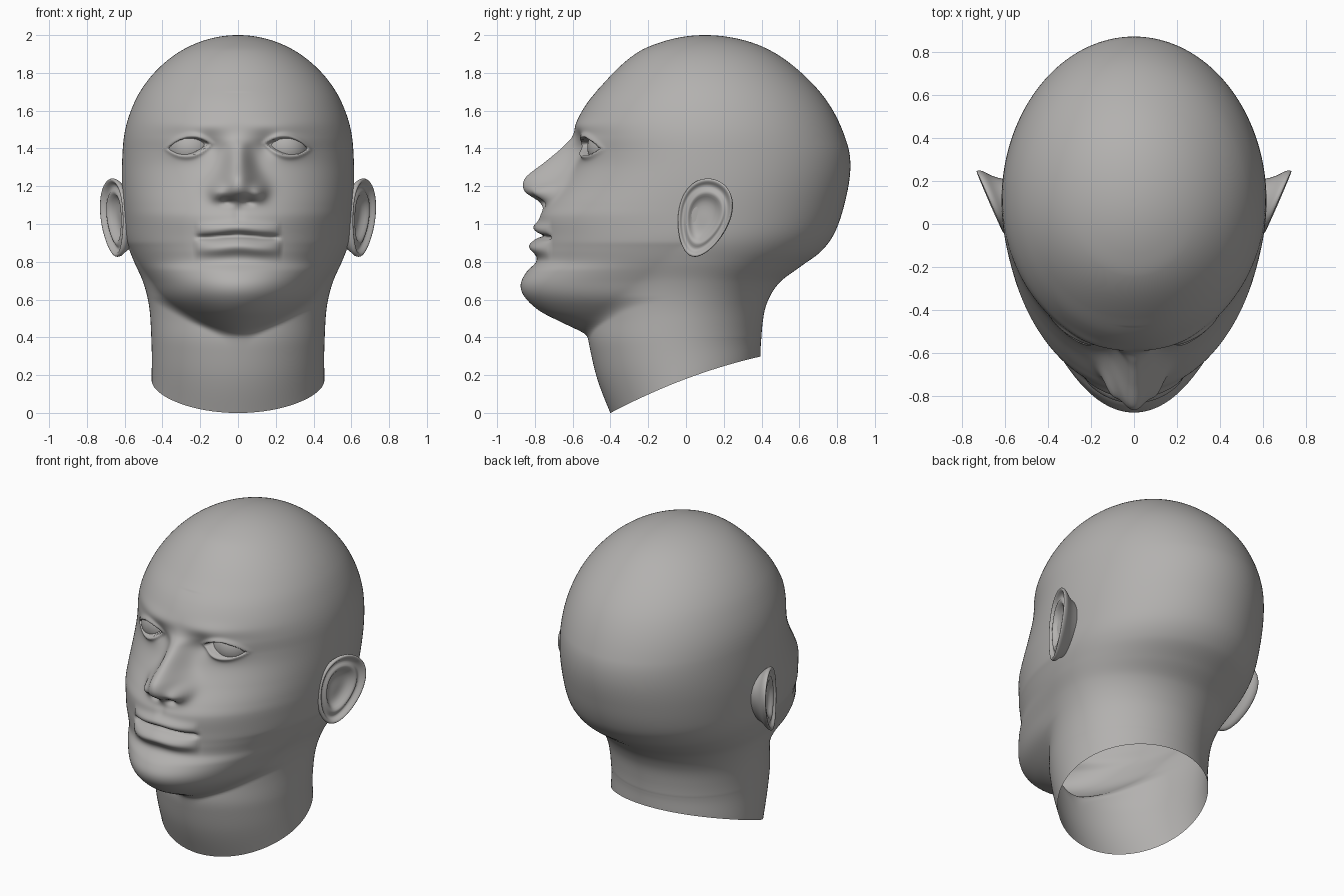
import bpy, bmesh
from math import sin, cos, pi, sqrt, exp, radians

if "Cube" in bpy.data.objects:
    bpy.data.objects.remove(bpy.data.objects["Cube"])

skin = bpy.data.materials.new("warm grey")
skin.diffuse_color = (0.45, 0.44, 0.43, 1)
skin.use_nodes = True
skin.node_tree.nodes["Principled BSDF"].inputs["Base Color"].default_value = skin.diffuse_color


def curve(*pts):
    """Smooth curve through (z, value) points, keyed by sqrt(2 - z) so the crown rounds off."""
    p = sorted((sqrt(2 - z), v) for z, v in pts)
    n = len(p)
    slope = []
    for i in range(n):
        a, b = p[max(i - 1, 0)], p[min(i + 1, n - 1)]
        slope.append((b[1] - a[1]) / (b[0] - a[0]))

    def f(z):
        q = min(max(sqrt(max(2 - z, 0)), p[0][0]), p[-1][0])
        i = 0
        while i < n - 2 and q > p[i + 1][0]:
            i += 1
        h = p[i + 1][0] - p[i][0]
        t = (q - p[i][0]) / h
        return ((1 + 2 * t) * (1 - t) ** 2 * p[i][1] + t * (1 - t) ** 2 * h * slope[i]
                + t * t * (3 - 2 * t) * p[i + 1][1] + t * t * (t - 1) * h * slope[i + 1])
    return f


def gauss(d, s):
    return exp(-(d / s) ** 2)


def ramp(t):
    t = min(max(t, 0), 1)
    return t * t * (3 - 2 * t)


def make_object(name, bm):
    bmesh.ops.recalc_face_normals(bm, faces=bm.faces)
    me = bpy.data.meshes.new(name)
    bm.to_mesh(me)
    bm.free()
    for f in me.polygons:
        f.use_smooth = True
    me.materials.append(skin)
    ob = bpy.data.objects.new(name, me)
    bpy.context.collection.objects.link(ob)
    return ob


def loft(bm, rings):
    vs = [[bm.verts.new(c) for c in r] for r in rings]
    n = len(vs[0])
    for a, b in zip(vs, vs[1:]):
        for i in range(n):
            j = (i + 1) % n
            bm.faces.new((a[i], a[j], b[j], b[i]))
    bm.faces.new(vs[0])


# Head silhouettes: half width, back, face front without nose, jaw width, neck front, section centre
half_w = curve((2, 0), (1.97, .185), (1.9, .328), (1.8, .444), (1.7, .519), (1.6, .567), (1.5, .597),
               (1.4, .61), (1.2, .615), (1.0, .602), (.9, .587), (.8, .55), (.7, .505), (.6, .477),
               (.5, .464), (.3, .457), (0, .457))
back = curve((2, .1), (1.945, .39), (1.81, .60), (1.63, .76), (1.42, .855), (1.29, .87), (1.13, .845),
             (.96, .79), (.855, .715), (.77, .60), (.69, .495), (.585, .43), (.47, .405), (.31, .397), (0, .395))
front = curve((2, .1), (1.96, -.14), (1.915, -.245), (1.745, -.436), (1.64, -.525), (1.54, -.578),
              (1.46, -.588), (1.38, -.585), (1.3, -.605), (1.2, -.665), (1.1, -.74), (1.04, -.775),
              (.93, -.78), (.86, -.785), (.8, -.795), (.75, -.842), (.68, -.875), (.615, -.855),
              (.54, -.775), (.485, -.67), (.435, -.565), (.4, -.5), (.33, -.46), (0, -.36))
jaw_w = curve((.9, .587), (.8, .54), (.7, .48), (.6, .42), (.5, .31), (.4, .2), (0, .2))
neck = curve((1, -.5), (.5, -.51), (.4, -.515), (.335, -.505), (.2, -.47), (0, -.4))
centre = curve((2, .1), (1.5, .1), (1, .1), (.8, .05), (.6, 0), (.4, -.03), (0, -.02))

# Nose bridge height and half width
nose_h = curve((2, 0), (1.53, 0), (1.46, .015), (1.415, .06), (1.325, .155), (1.255, .212), (1.21, .205),
               (1.17, .165), (1.14, .10), (1.12, .055), (1.09, .015), (1.06, 0), (0, 0))
nose_w = curve((2, .06), (1.46, .06), (1.4, .058), (1.3, .075), (1.2, .105), (1.12, .10), (0, .1))


def face_relief(x, z):
    """How far the face stands out from the plain head."""
    x = abs(x)
    d = nose_h(z) * exp(-(x / nose_w(z)) ** 2.2)
    # nose wings and nostrils
    d += .06 * gauss(x - .11, .042) * gauss(z - 1.165, .045)
    d -= .03 * gauss(x - .055, .03) * gauss(z - 1.115, .018)
    # lips
    zm = .928 + .012 * gauss(x, .1)
    taper = sqrt(max(0, 1 - (x / .225) ** 2))
    d += taper * (.03 * gauss(z - zm - .042, .03) + .05 * gauss(z - zm + .058, .04))
    d -= .035 * gauss(z - zm, .013) * ramp((.235 - x) / .05)
    d -= .008 * gauss(x, .025) * gauss(z - 1.05, .04)
    # brow, inner socket and eyeball swelling
    d += .012 * gauss(x - .2, .16) * gauss(z - 1.52, .04)
    d -= .03 * gauss(x - .15, .06) * gauss(z - 1.41, .06)
    d += .035 * gauss(x - .26, .09) * gauss(z - 1.405, .055)
    # almond eye opening with raised lids
    ex = (x - .26) / .105
    if abs(ex) < 1.6:
        half = .043 * (1 - ex * ex)
        gap = abs(z - (1.412 - .012 * ex)) - half
        d -= .05 * ramp((.007 - gap) / .014)
        d += .01 * gauss(gap - .012, .014) * ramp((1.35 - abs(ex)) / .3)
    return d


def oval(a, b, s, c):
    return 1 / sqrt((s / a) ** 2 + (c / b) ** 2)


def head_ring(z, n=224):
    a, yc = half_w(z), centre(z)
    ring = []
    for i in range(n):
        t = 2 * pi * i / n
        phi = t - .45 * sin(t)          # denser towards the face
        s, c = sin(phi), cos(phi)
        if c < 0:
            r = oval(a, back(z) - yc, s, c)
        else:
            jw = jaw_w(z) if z < .9 else a
            r = oval(jw, yc - front(z), s, c)
            if z < .9:                  # jaw blended into the neck
                r2 = oval(a, yc - neck(z), s, c)
                k = min(.05, max(a - jw, 0)) + 1e-4
                h = max(k - abs(r - r2), 0) / k
                r = max(r, r2) + h * h * k / 4
        x, y, zz = r * s, yc - r * c, z
        if c > 0 and .75 < z < 1.7 and abs(x) < .5:
            y -= face_relief(x, z)
        if z < .4:                      # sloping open neck edge
            cut = .18 + .375 * y - .19 * y * y
            zz = cut + z * (.4 - cut) / .4
        ring.append((x, y, zz))
    return ring


# Head and neck, open at the bottom
bm = bmesh.new()
ROWS = 300
loft(bm, [head_ring(2 - (.015 + (sqrt(2) - .015) * i / ROWS) ** 2) for i in range(ROWS + 1)])
make_object("head", bm)


def mirrored(ob):
    ob.modifiers.new("mirror", 'MIRROR').use_axis = (True, False, False)


# Eyeballs
bm = bmesh.new()
bmesh.ops.create_uvsphere(bm, u_segments=48, v_segments=32, radius=.125)
bmesh.ops.translate(bm, verts=bm.verts, vec=(.25, -.397, 1.405))
mirrored(make_object("eyeballs", bm))

# Ears: rings of (size, outward offset) from the hollow over the rim to the back
tilt = radians(17)
rings = []
for size, out in ((.08, -.035), (.3, -.037), (.48, -.028), (.6, .002), (.68, .004), (.77, -.014), (.85, -.008),
                  (.91, .016), (.97, .02), (1.0, .006), (.98, -.014), (.9, -.03), (.78, -.06), (.7, -.13)):
    ring = []
    for i in range(48):
        t = 2 * pi * i / 48
        u = size * .138 * cos(t) * (1 + .22 * sin(t))
        v = size * .215 * sin(t)
        y = .092 + u * cos(tilt) + v * sin(tilt)
        z = 1.032 - u * sin(tilt) + v * cos(tilt)
        lift = out * (.7 + .3 * cos(t)) if out > 0 else out
        ring.append((.617 + .4 * y + lift, y, z))
    rings.append(ring)
bm = bmesh.new()
loft(bm, rings)
ears = make_object("ears", bm)
mirrored(ears)
ears.modifiers.new("smooth", 'SUBSURF').levels = 1
